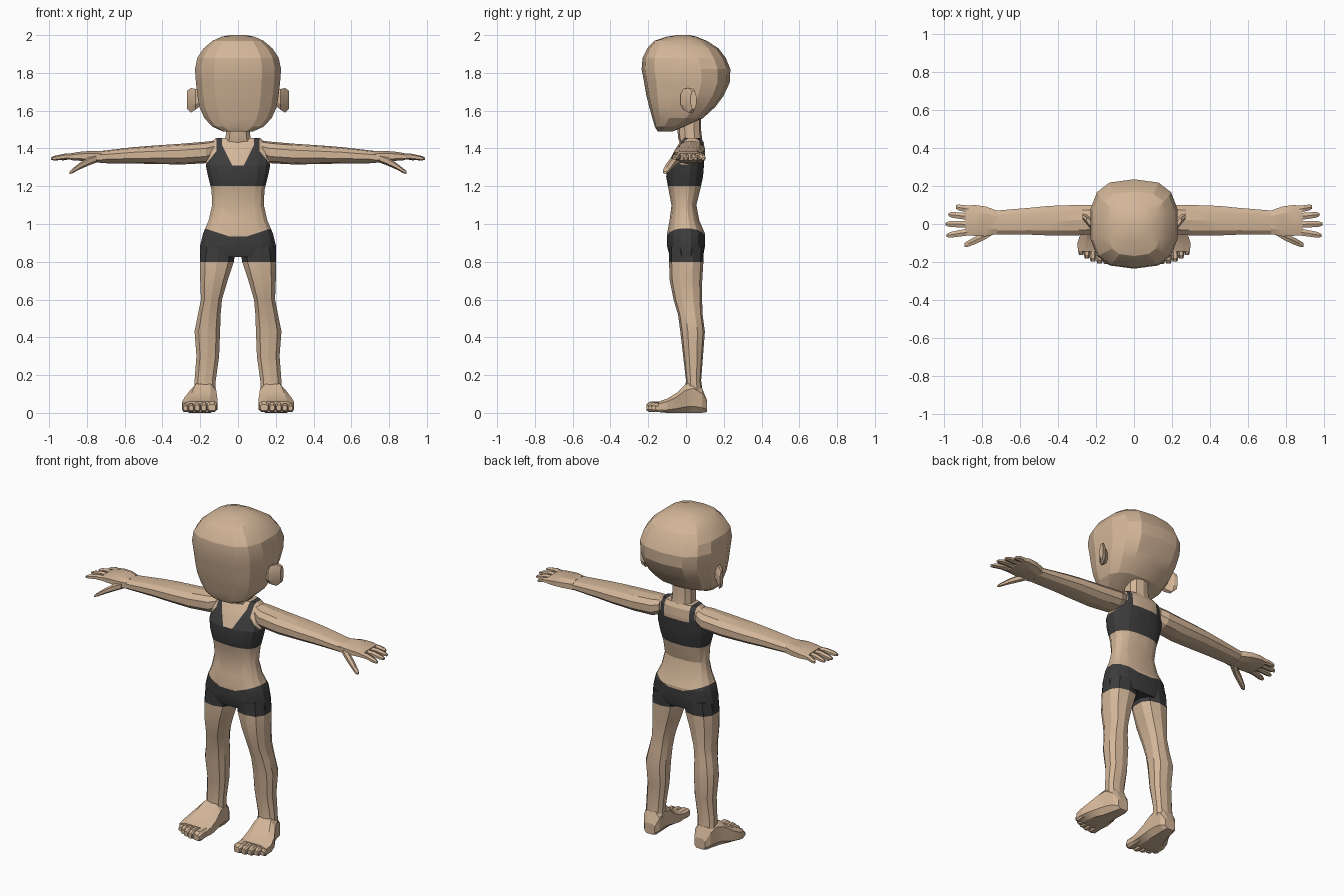
import bpy, bmesh, math
from mathutils import Vector


def material(name, rgb):
    m = bpy.data.materials.new(name)
    m.diffuse_color = (*rgb, 1)
    return m


SKIN = material("skin", (0.65, 0.465, 0.315))
CLOTH = material("dark_cloth", (0.045, 0.045, 0.045))


def loft(name, axis, rings, sides=10, power=2.5, mirror=True, cuts=(), dark=None, smooth=18):
    """Skin rounded rings (t, a0, a1, b0, b1) stacked along one axis."""
    unit = []
    for i in range(sides):
        a = 2 * math.pi * (i + 0.5) / sides
        c, s = math.cos(a), math.sin(a)
        unit.append((math.copysign(abs(c) ** (2 / power), c),
                     math.copysign(abs(s) ** (2 / power), s)))
    mu = max(u for u, v in unit)
    mv = max(v for u, v in unit)
    bm = bmesh.new()
    loops = []
    for t, a0, a1, b0, b1 in rings:
        loop = []
        for u, v in unit:
            a = (a0 + a1) / 2 + (a1 - a0) / 2 * u / mu
            b = (b0 + b1) / 2 + (b1 - b0) / 2 * v / mv
            loop.append(bm.verts.new({'x': (t, a, b), 'y': (a, t, b), 'z': (a, b, t)}[axis]))
        loops.append(loop)
    for p, q in zip(loops, loops[1:]):
        for i in range(sides):
            j = (i + 1) % sides
            bm.faces.new((p[i], p[j], q[j], q[i]))
    bm.faces.new(loops[0])
    bm.faces.new(loops[-1])
    bmesh.ops.recalc_face_normals(bm, faces=bm.faces)
    # clean colour borders: cut along planes, then colour by rule
    for co, no in cuts:
        bmesh.ops.bisect_plane(bm, geom=bm.verts[:] + bm.edges[:] + bm.faces[:], dist=1e-5,
                               plane_co=Vector(co), plane_no=Vector(no))
    for f in bm.faces:
        f.smooth = True
        if dark and dark(f.calc_center_median()):
            f.material_index = 1
    me = bpy.data.meshes.new(name)
    bm.to_mesh(me)
    bm.free()
    me.materials.append(SKIN)
    if dark:
        me.materials.append(CLOTH)
    me.set_sharp_from_angle(angle=math.radians(smooth))
    ob = bpy.data.objects.new(name, me)
    bpy.context.collection.objects.link(ob)
    if mirror:
        ob.modifiers.new("mirror", 'MIRROR')
    return ob


def sym(rows):
    return [(z, -r, r, y0, y1) for z, r, y0, y1 in rows]


# head
loft("head", 'z', sym([
    (1.49, .08, -.15, -.07), (1.515, .135, -.165, -.01), (1.56, .178, -.178, .09),
    (1.62, .205, -.195, .155), (1.68, .215, -.21, .2), (1.75, .223, -.222, .232),
    (1.82, .228, -.235, .235), (1.88, .215, -.23, .21), (1.93, .182, -.205, .172),
    (1.97, .135, -.168, .11), (1.992, .085, -.1, .055), (2.0, .045, -.045, .02)]),
    sides=14, power=2.8, mirror=False)
loft("ear", 'x', [(.195, -.03, .015, 1.63, 1.69), (.225, -.03, .03, 1.605, 1.715),
                  (.25, 0, .05, 1.59, 1.72), (.27, .025, .055, 1.61, 1.705)], sides=8, power=2.2)
loft("neck", 'z', sym([(1.42, .085, -.03, .09), (1.455, .066, -.042, .085),
                       (1.5, .062, -.045, .08), (1.6, .062, -.045, .08)]), mirror=False)


# torso with painted top and shorts
def clothed(c):
    x, y, z = abs(c.x), c.y, c.z
    if z < 1.1:
        return z < .935 + max(0, (x - .05) * .33)
    if z < 1.2:
        return False
    if x > .115 + max(0, (1.385 - z) * .79):
        return False
    if y < .02:
        return x > min(.085, .03 + (z - 1.31) * .5) or z < 1.31
    return z < 1.36 or x > .085


cuts = [((0, 0, z), (0, 0, 1)) for z in (.935, 1.2, 1.31, 1.36, 1.385)]
for s in (1, -1):
    cuts += [((s * .05, 0, .935), (-.33 * s, 0, 1)),
             ((s * .115, 0, 1.385), (1, 0, 0)),
             ((s * .115, 0, 1.385), (s, 0, .79)),
             ((s * .085, 0, 1.4), (1, 0, 0)),
             ((s * .03, 0, 1.31), (s, 0, -.5))]
cuts.append(((0, .02, 0), (0, 1, 0)))
loft("torso", 'z', sym([
    (.825, .2, -.085, .09), (.88, .202, -.1, .1), (.95, .185, -.1, .1),
    (1.02, .155, -.087, .07), (1.1, .137, -.077, .055), (1.18, .14, -.092, .075),
    (1.25, .158, -.105, .09), (1.31, .17, -.1, .095), (1.38, .165, -.065, .1),
    (1.43, .145, -.035, .095), (1.455, .118, -.015, .08)]),
    sides=16, power=2.5, mirror=False, cuts=cuts, dark=clothed)

# legs, upper band is the shorts hem
loft("leg", 'z', [
    (.88, .01, .195, -.09, .093), (.8, .022, .202, -.09, .092), (.7, .055, .2, -.086, .086),
    (.6, .085, .196, -.066, .085), (.52, .092, .212, -.042, .088), (.43, .095, .23, -.03, .1),
    (.3, .1, .22, -.015, .09), (.17, .118, .23, 0, .08), (.1, .118, .23, -.01, .09)],
    dark=lambda c: c.z > .8)

# feet and toes
loft("foot", 'y', [
    (.11, .135, .205, .005, .07), (.085, .12, .225, 0, .13), (.04, .118, .238, 0, .165),
    (-.005, .115, .255, 0, .15), (-.05, .11, .282, 0, .105), (-.1, .108, .297, 0, .075),
    (-.145, .112, .295, .004, .06)], sides=8, power=3.2)
toes = [(.138, .028, -.21), (.181, .018, -.208), (.216, .017, -.198),
        (.248, .016, -.182), (.278, .016, -.162)]
for i, (x, r, tip) in enumerate(toes):
    h = .06 - .003 * i
    loft(f"toe_{i + 1}", 'y', [
        (-.1, x - r * .9, x + r * .9, .008, h), (tip + .02, x - r, x + r, .004, h),
        (tip, x - r * .7, x + r * .7, .012, h * .75)], sides=8, power=2.8)

# arms and palms
loft("arm", 'x', [
    (.125, -.025, .085, 1.345, 1.442), (.17, -.05, .1, 1.322, 1.436),
    (.3, -.06, .1, 1.315, 1.425), (.45, -.06, .095, 1.318, 1.415),
    (.55, -.056, .085, 1.32, 1.407), (.73, -.055, .07, 1.322, 1.386)], power=2.4)
loft("palm", 'x', [
    (.72, -.053, .07, 1.323, 1.386), (.78, -.065, .092, 1.33, 1.387),
    (.84, -.062, .1, 1.335, 1.382), (.885, -.06, .094, 1.338, 1.374)], sides=8, power=2.8)

# fingers: base y, tip y, tip x
fingers = [(-.04, -.06, .985), (-.002, .0, .99), (.038, .05, .975), (.076, .09, .937)]
for i, (y0, y1, tip) in enumerate(fingers):
    rings = []
    for k, w, z, h in ((0, .019, 1.356, .016), (.45, .017, 1.357, .015),
                       (.85, .015, 1.349, .012), (1, .008, 1.345, .007)):
        x, y = .86 + (tip - .86) * k, y0 + (y1 - y0) * k
        rings.append((x, y - w, y + w, z - h, z + h))
    loft(f"finger_{i + 1}", 'x', rings, sides=6, power=2.3)
loft("thumb", 'x', [
    (.75, -.06, -.01, 1.325, 1.37), (.79, -.085, -.045, 1.31, 1.355),
    (.84, -.108, -.07, 1.288, 1.322), (.88, -.122, -.092, 1.267, 1.29),
    (.892, -.12, -.102, 1.265, 1.278)], sides=6, power=2.3)
